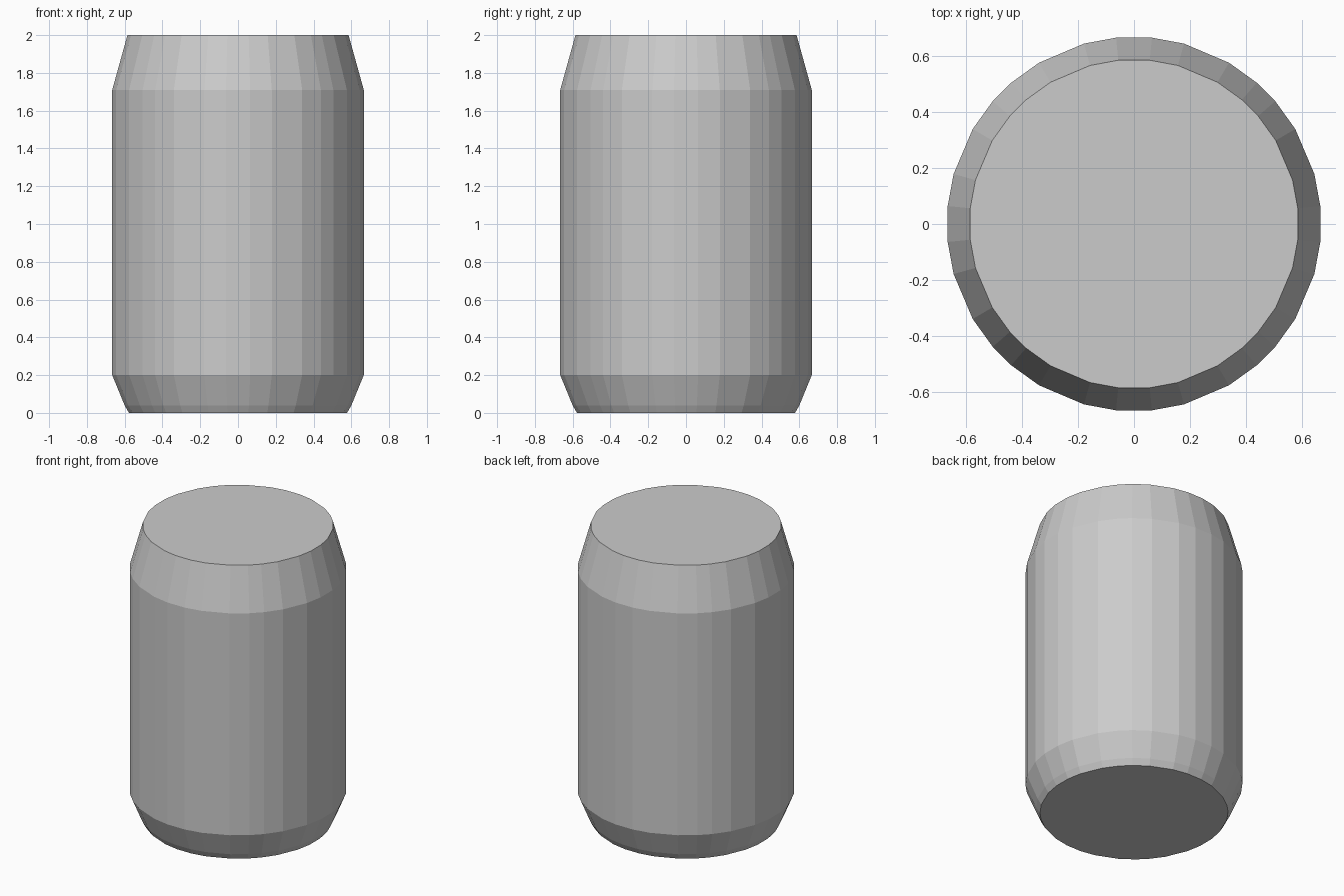
import bpy, bmesh
from math import radians, cos, sin

if "Cube" in bpy.data.objects:
    bpy.data.objects.remove(bpy.data.objects["Cube"])

# slightly irregular 32-sided outline, one quarter repeated four times
QUARTER = [5.5, 15.5, 30.5, 41, 49, 59.5, 74.5, 84.5]
ANGLES = [radians(q * 90 + a) for q in range(4) for a in QUARTER]

# (radius, height): base edge, base bevel, body wall, tapered shoulder
PROFILE = [(0.58, 0.0), (0.603, 0.04), (0.669, 0.2), (0.669, 1.71), (0.588, 2.0)]

bm = bmesh.new()
rings = [[bm.verts.new((r * cos(a), r * sin(a), z)) for a in ANGLES]
         for r, z in PROFILE]

# side walls
n = len(ANGLES)
for low, high in zip(rings, rings[1:]):
    for i in range(n):
        j = (i + 1) % n
        bm.faces.new((low[i], low[j], high[j], high[i]))

# flat lid and base
bm.faces.new(rings[-1])
bm.faces.new(rings[0][::-1])

mesh = bpy.data.meshes.new("can_body")
bm.to_mesh(mesh)
bm.free()
can = bpy.data.objects.new("can_body", mesh)
bpy.context.collection.objects.link(can)
